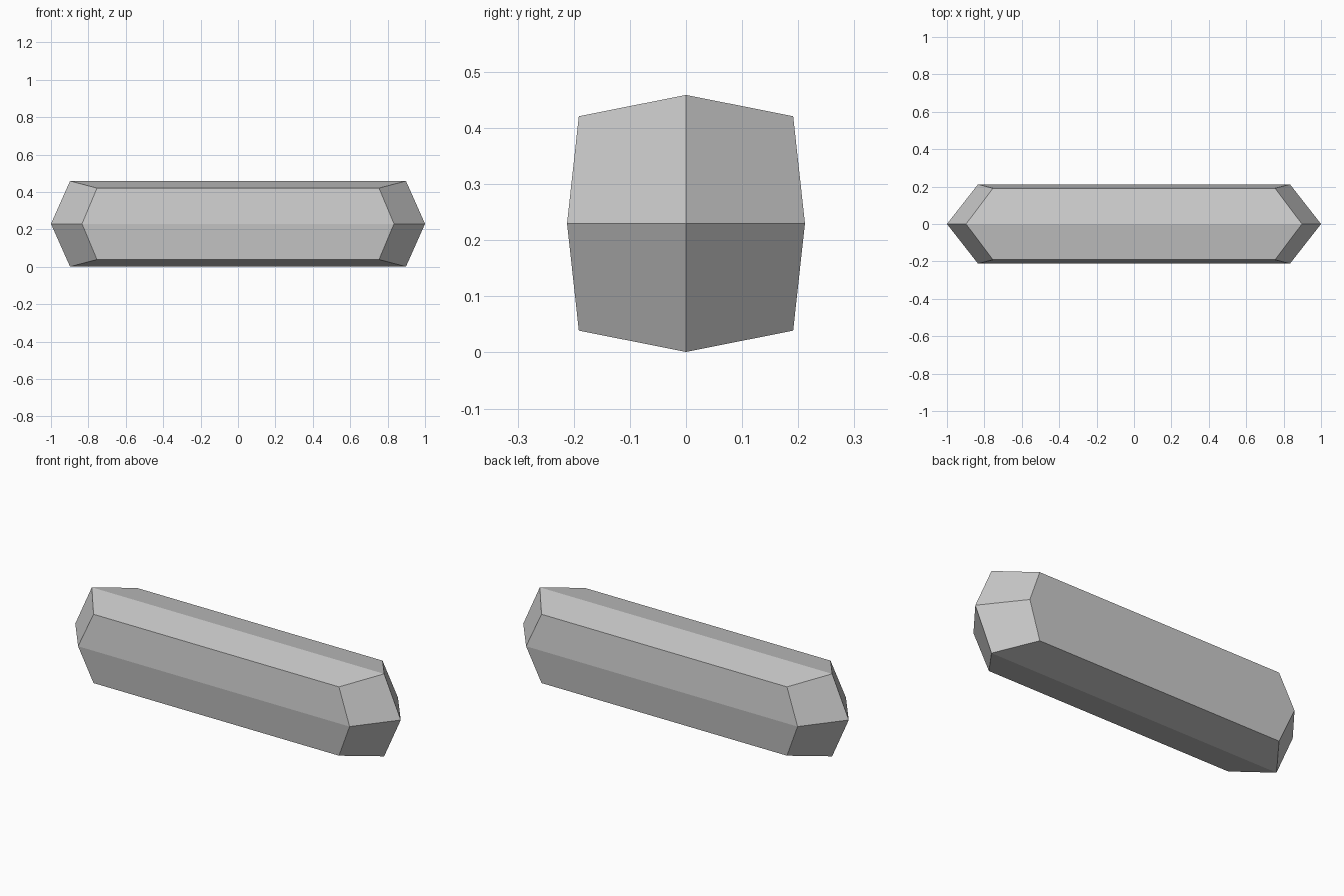
import bpy
import bmesh

if "Cube" in bpy.data.objects:
    bpy.data.objects.remove(bpy.data.objects["Cube"], do_unlink=True)

# One matte grey for the whole bar
grey = bpy.data.materials.new("light_grey")
grey.use_nodes = True
colour = (0.6, 0.6, 0.6, 1.0)
grey.diffuse_color = colour
grey.node_tree.nodes["Principled BSDF"].inputs["Base Color"].default_value = colour

MID = 0.23
# Quarter of the eight-sided section: half length, y, height above the middle
side = (0.834, 0.212, 0.0)
corner = (0.754, 0.191, 0.191)
ridge = (0.898, 0.0, 0.229)

# Section ring: side, corner and ridge points mirrored around the long axis
ring = [side, corner, ridge]
ring += [(x, -y, z) for x, y, z in (corner, side)]
ring += [(x, -y, -z) for x, y, z in (corner, ridge, corner)][:2]
ring += [(corner[0], corner[1], -corner[2])]

bm = bmesh.new()
ends = {}
for s in (-1, 1):
    loop = [bm.verts.new((s * x, y, MID + z)) for x, y, z in ring]
    tip = bm.verts.new((s, 0, MID))
    ends[s] = loop
    # Four facets meet at each pointed end
    for i in range(0, 8, 2):
        bm.faces.new((tip, loop[i], loop[i + 1], loop[(i + 2) % 8]))

# Eight long sides
for i in range(8):
    j = (i + 1) % 8
    bm.faces.new((ends[-1][i], ends[-1][j], ends[1][j], ends[1][i]))
bmesh.ops.recalc_face_normals(bm, faces=bm.faces[:])

mesh = bpy.data.meshes.new("faceted_bar")
bm.to_mesh(mesh)
bm.free()
mesh.materials.append(grey)
bar = bpy.data.objects.new("faceted_bar", mesh)
bpy.context.collection.objects.link(bar)
